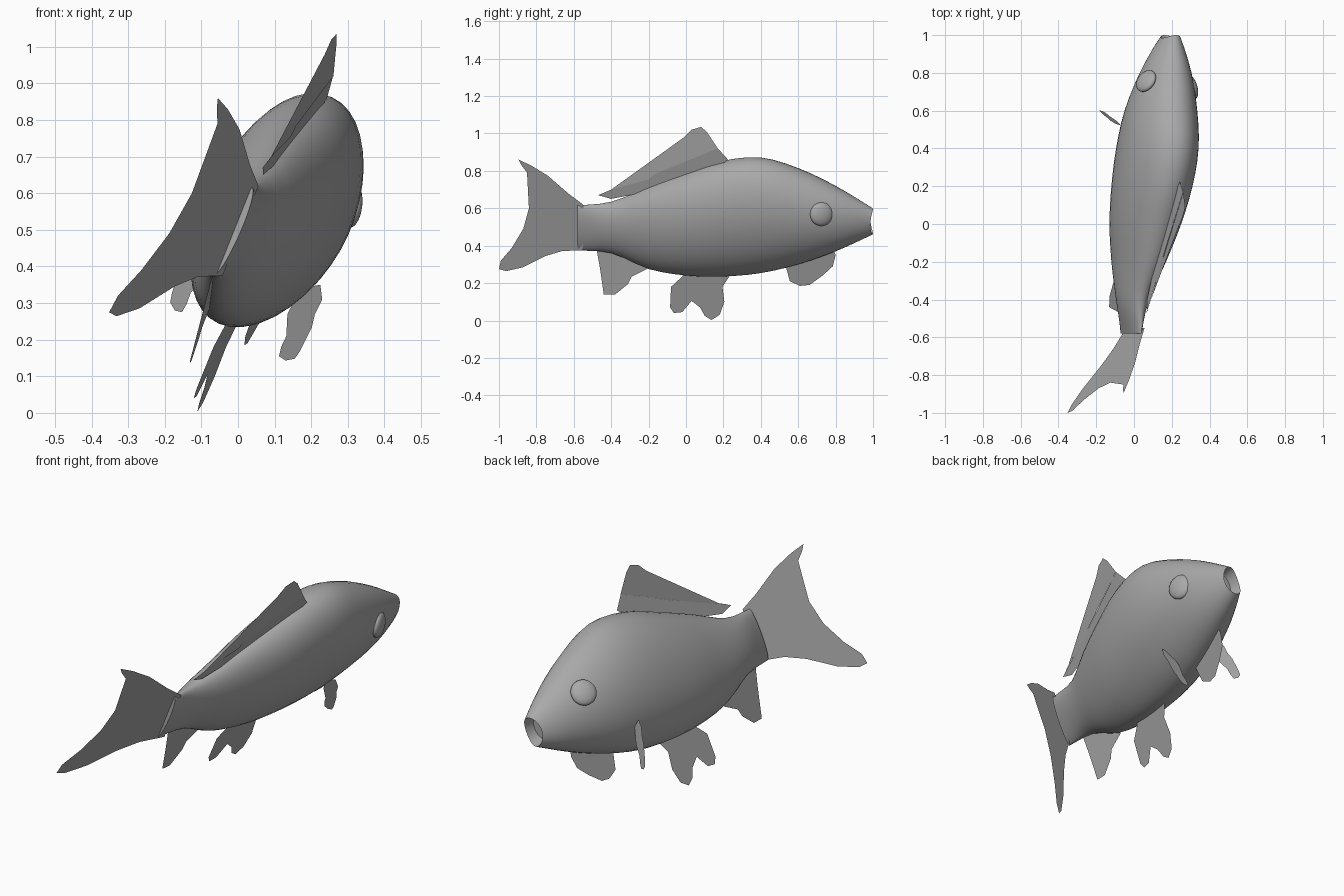
import bpy, bmesh
from math import sin, cos, pi, radians, sqrt
from mathutils import Vector, Matrix

if "Cube" in bpy.data.objects:
    bpy.data.objects.remove(bpy.data.objects["Cube"])

grey = bpy.data.materials.new("plain_grey")
grey.use_nodes = True
colour = (0.4, 0.4, 0.4, 1)
grey.diffuse_color = colour
grey.node_tree.nodes["Principled BSDF"].inputs["Base Color"].default_value = colour

# The fish leans sideways by a roll angle: "up" and "side" are its own axes
ROLL = radians(24)
up = Vector((sin(ROLL), 0, cos(ROLL)))
side = Vector((cos(ROLL), 0, -sin(ROLL)))
heading = Vector((0.13, 1, 0)).normalized()
mirror_normal = (side - heading * side.dot(heading)).normalized()
mid_point = Vector((0.13, 0.53, 0.56))


def make_object(name, bm, smooth=False):
    mesh = bpy.data.meshes.new(name)
    bm.to_mesh(mesh)
    bm.free()
    mesh.materials.append(grey)
    obj = bpy.data.objects.new(name, mesh)
    bpy.context.collection.objects.link(obj)
    if smooth:
        bpy.ops.object.select_all(action='DESELECT')
        obj.select_set(True)
        bpy.context.view_layer.objects.active = obj
        bpy.ops.object.shade_smooth_by_angle(angle=radians(40))
    return obj


def reflect(point):
    return point - mirror_normal * 2 * (point - mid_point).dot(mirror_normal)


def catmull(a, b, c, d, t):
    return (b * 2 + (c - a) * t + (a * 2 - b * 5 + c * 4 - d) * t ** 2
            + (b * 3 - a - c * 3 + d) * t ** 3) / 2


# Body: leaning elliptical sections given as y, top, bottom, x low, x high
stations = [
    (-.58, .615, .375, -.068, .038),
    (-.4, .635, .36, -.095, .08),
    (-.2, .715, .275, -.12, .17),
    (0, .79, .24, -.13, .25),
    (.2, .855, .235, -.12, .31),
    (.4, .872, .253, -.095, .342),
    (.6, .815, .3, -.05, .335),
    (.8, .72, .37, .03, .305),
    (1, .6, .46, .14, .245)]
SIDES = 40


def section(bm, row, scale=1.0, dent=0.0):
    y, top, bottom, low, high = row
    z_half, x_half = (top - bottom) / 2, (high - low) / 2
    total = z_half ** 2 + x_half ** 2
    spread = (z_half ** 2 - x_half ** 2) / cos(2 * ROLL)
    tall = sqrt((total + spread) / 2) * scale
    wide = sqrt(max((total - spread) / 2, 0.0004)) * scale
    centre = Vector(((low + high) / 2, y, (top + bottom) / 2))
    ring = []
    for i in range(SIDES):
        a = 2 * pi * i / SIDES
        p = centre + side * wide * cos(a) + up * tall * sin(a)
        p.y -= dent * cos(a) ** 2
        ring.append(bm.verts.new(p))
    return ring


bm = bmesh.new()
rows = [Vector(s) for s in stations]
padded = [rows[0] * 2 - rows[1]] + rows + [rows[-1] * 2 - rows[-2]]
rings = []
STEPS = 3
for k in range(len(rows) - 1):
    for j in range(STEPS):
        rings.append(section(bm, catmull(*padded[k:k + 4], j / STEPS)))
# Mouth rim, then a hollow going back into the head
rings.append(section(bm, rows[-1], dent=0.015))
inner = rows[-1].copy()
inner[0] = 0.93
rings.append(section(bm, inner, 0.8))
for r, s in zip(rings, rings[1:]):
    for i in range(SIDES):
        n = (i + 1) % SIDES
        bm.faces.new((r[i], r[n], s[n], s[i]))
bm.faces.new(rings[0])
bm.faces.new(rings[-1])
bmesh.ops.recalc_face_normals(bm, faces=bm.faces[:])
make_object("body", bm, True)


# Fins: thin flat outlines lying on a slanted plane
def fin(name, points):
    bm = bmesh.new()
    bm.faces.new([bm.verts.new(p) for p in points])
    bmesh.ops.triangulate(bm, faces=bm.faces[:])
    make_object(name, bm)


def upright_fin(name, plane, outline):
    p, q, r = plane
    fin(name, [Vector((p + q * y + r * z, y, z)) for y, z in outline])


upright_fin("tail_fin", (.138, .6, .4), [
    (-.55, .62), (-.63, .68), (-.74, .775), (-.83, .83), (-.895, .86),
    (-.88, .83), (-.85, .79), (-.84, .6), (-.87, .49), (-.93, .39),
    (-.99, .32), (-1, .275), (-.96, .264), (-.87, .285), (-.75, .345),
    (-.66, .372), (-.55, .375)])
upright_fin("dorsal_fin", (.009, .208, .235), [
    (-.47, .67), (-.4, .7), (-.2, .755), (-.1, .84), (-.01, .98),
    (.03, 1.02), (.08, 1.035), (.11, 1.01), (.17, .92), (-.15, .79)])
upright_fin("dorsal_fin_base", (-.138, .142, .406), [
    (-.47, .67), (-.15, .79), (.17, .92), (.225, .86), (.15, .8),
    (-.15, .7), (-.4, .65)])
upright_fin("anal_fin", (-.144, .058, .27), [
    (-.48, .39), (-.46, .28), (-.44, .14), (-.38, .138), (-.31, .195),
    (-.29, .235), (-.2, .28), (-.25, .36)])
upright_fin("pelvic_fin", (-.129, .125, .4), [
    (0, .28), (-.02, .235), (-.08, .18), (-.085, .07), (-.065, .04),
    (-.02, .045), (.03, .105), (.075, .07), (.1, .025), (.135, .003),
    (.18, .03), (.205, .1), (.195, .18), (.235, .24), (.2, .28)])
upright_fin("throat_fin", (-.136, .13, .4), [
    (.52, .34), (.555, .21), (.61, .185), (.66, .19), (.73, .24),
    (.785, .29), (.8, .35), (.78, .4)])

# Pectoral fins and eyes come in mirrored pairs
pectoral = [Vector((x, .61 - .35 * z, z)) for x, z in [
    (.225, .35), (.23, .31), (.21, .27), (.202, .235), (.17, .17),
    (.155, .148), (.13, .143), (.112, .155), (.118, .18), (.132, .21),
    (.135, .27), (.17, .34)]]
fin("pectoral_fin_left", pectoral)
fin("pectoral_fin_right", [reflect(p) for p in pectoral])

eye_centre = Vector((.16, .725, .548)) + side * .128 + up * .08
eye_tip = eye_centre + side + up * .34 + Vector((0, .3, 0))
for name, place in (("eye_left", lambda p: p), ("eye_right", reflect)):
    bm = bmesh.new()
    bmesh.ops.create_uvsphere(bm, u_segments=24, v_segments=12, radius=.064)
    facing = place(eye_tip) - place(eye_centre)
    turn = facing.to_track_quat('Z', 'Y').to_matrix().to_4x4()
    flat = Matrix.Diagonal((1, 1, .4, 1))
    bm.transform(Matrix.Translation(place(eye_centre)) @ turn @ flat)
    make_object(name, bm, True)
